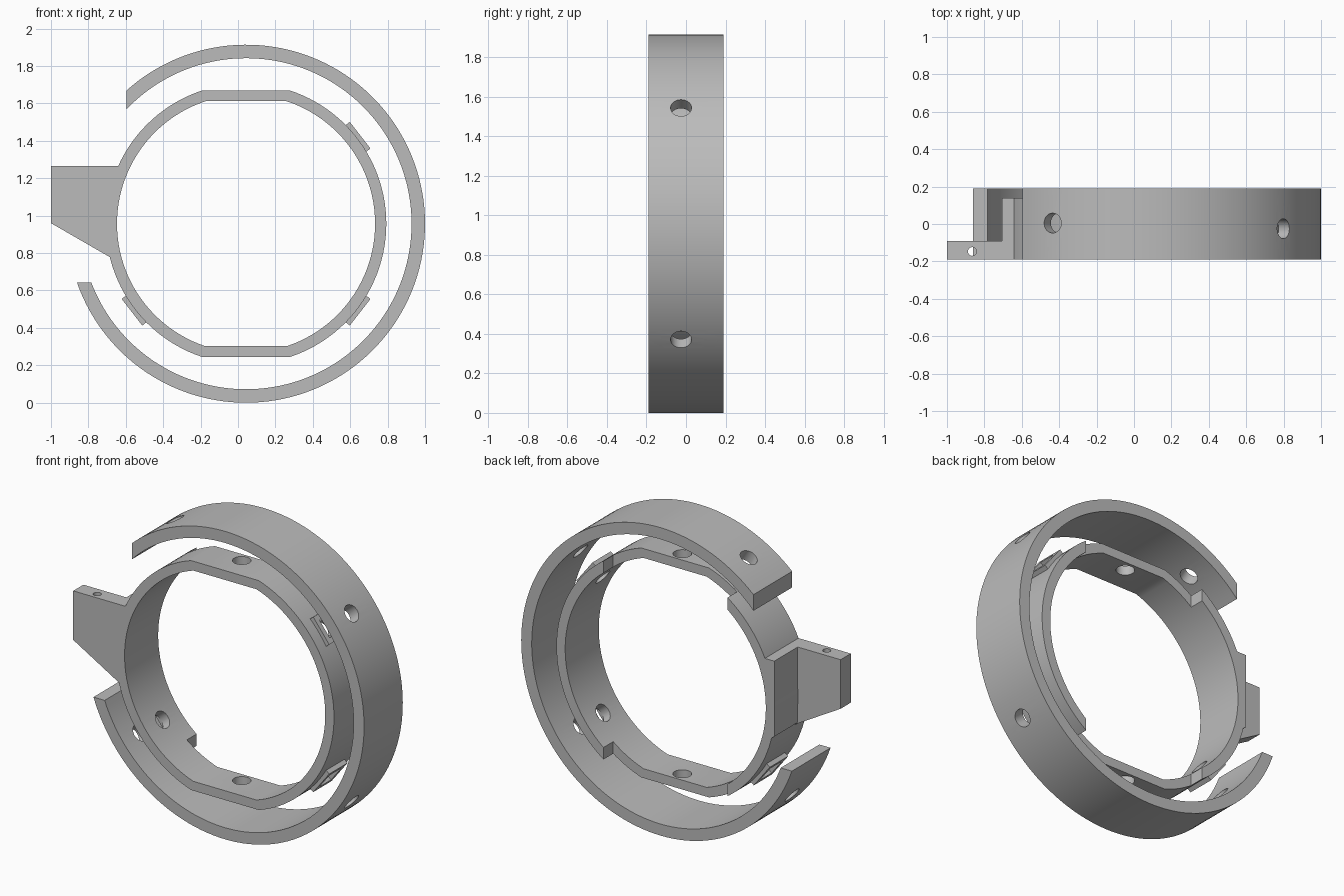
import bpy, bmesh, math
from mathutils import Matrix, Vector

if "Cube" in bpy.data.objects:
    bpy.data.objects.remove(bpy.data.objects["Cube"], do_unlink=True)

CX, CZ = 0.043, 0.957            # shared ring centre
FRONT, BACK, MID = -0.19, 0.14, -0.025
HOLE_R = 0.053
DIAGONALS = [math.radians(a) for a in (37.8, -37.8, 217.8)]

gray = bpy.data.materials.new("plain gray")
gray.use_nodes = True
gray.diffuse_color = (0.5, 0.5, 0.5, 1)
gray.node_tree.nodes["Principled BSDF"].inputs["Base Color"].default_value = (0.5, 0.5, 0.5, 1)


def finish(name, bm):
    bmesh.ops.recalc_face_normals(bm, faces=bm.faces)
    mesh = bpy.data.meshes.new(name)
    bm.to_mesh(mesh)
    bm.free()
    mesh.materials.append(gray)
    obj = bpy.data.objects.new(name, mesh)
    bpy.context.scene.collection.objects.link(obj)
    return obj


def prism(name, points, y0, y1):
    """Extrude an (x, z) outline along y."""
    bm = bmesh.new()
    face = bm.faces.new([bm.verts.new((x, y0, z)) for x, z in points])
    extruded = bmesh.ops.extrude_face_region(bm, geom=[face])["geom"]
    moved = [v for v in extruded if isinstance(v, bmesh.types.BMVert)]
    bmesh.ops.translate(bm, verts=moved, vec=(0, y1 - y0, 0))
    return finish(name, bm)


def box(name, centre, size, turn=0):
    """Box turned about y by the given angle in the xz plane."""
    bm = bmesh.new()
    matrix = (Matrix.Translation(centre) @ Matrix.Rotation(-turn, 4, 'Y')
              @ Matrix.Diagonal((*size, 1)))
    bmesh.ops.create_cube(bm, size=1, matrix=matrix)
    return finish(name, bm)


def rod(name, centre, direction, radius, depth):
    bm = bmesh.new()
    turn = Vector((0, 0, 1)).rotation_difference(Vector(direction)).to_matrix().to_4x4()
    bmesh.ops.create_cone(bm, cap_ends=True, segments=32, radius1=radius, radius2=radius,
                          depth=depth, matrix=Matrix.Translation(centre) @ turn)
    return finish(name, bm)


def polar(radius, angle, y=MID):
    return (CX + radius * math.cos(angle), y, CZ + radius * math.sin(angle))


def arc(radius, start, end, steps):
    pts = [polar(radius, start + (end - start) * i / steps) for i in range(steps + 1)]
    return [(x, z) for x, _, z in pts]


def flat_circle(radius, height):
    """Circle with its top and bottom cut off flat."""
    a = math.asin(height / radius)
    return arc(radius, -a, a, 48) + arc(radius, math.pi - a, math.pi + a, 48)


def radial_hole(radius, angle, y=MID):
    return rod("hole_cutter", polar(radius, angle, y),
               (math.cos(angle), 0, math.sin(angle)), HOLE_R, 0.3)


def cut(obj, cutters):
    """Subtract the cutters for good and remove them."""
    for cutter in cutters:
        cutter.hide_render = True
        mod = obj.modifiers.new("cut", 'BOOLEAN')
        mod.operation, mod.solver, mod.object = 'DIFFERENCE', 'EXACT', cutter
    graph = bpy.context.evaluated_depsgraph_get()
    graph.update()
    mesh = bpy.data.meshes.new_from_object(obj.evaluated_get(graph))
    obj.modifiers.clear()
    obj.data = mesh
    for cutter in cutters:
        bpy.data.objects.remove(cutter, do_unlink=True)
    return obj


# Open outer ring: upper end cut upright, lower end cut level
R_OUT, R_IN = 0.957, 0.885
upper = [math.acos((-0.597 - CX) / r) for r in (R_OUT, R_IN)]
lower = [-math.pi - math.asin((0.642 - CZ) / r) for r in (R_OUT, R_IN)]
outer_ring = prism("outer_ring",
                   arc(R_OUT, lower[0], upper[0], 120) + arc(R_IN, upper[1], lower[1], 120),
                   FRONT, 0.19)
cut(outer_ring, [radial_hole(0.92, a) for a in DIAGONALS]
    + [radial_hole(0.92, math.radians(120), 0.005)])

# Inner ring with flats, recessed behind the flats
inner_ring = prism("inner_ring", flat_circle(0.75, 0.713), FRONT, BACK)
cut(inner_ring, [prism("bore_cutter", flat_circle(0.69, 0.655), -0.5, 0.5),
                 box("recess_cutter", (CX, 0.545, CZ), (0.852, 1, 3))]
    + [radial_hole(0.72, a) for a in DIAGONALS]
    + [radial_hole(0.684, a) for a in (math.pi / 2, -math.pi / 2)])

# Square raised frames around the diagonal holes
for label, a in zip(("upper_left", "lower_left", "lower_right"), DIAGONALS):
    pad = box(label + "_pad", polar(0.743, a), (0.058, 0.18, 0.18), a)
    cut(pad, [box("pocket_cutter", polar(0.743, a), (0.2, 0.115, 0.115), a)])

# Side handle: thin plate with a vertical pin hole, and a thicker root
root_arc = arc(0.74, math.radians(155.4), math.radians(194.5), 16)
plate = prism("handle_plate", [(-1, 0.96), (-1, 1.265)] + root_arc, FRONT, -0.09)
cut(plate, [rod("pin_cutter", (-0.865, -0.147, 1.1), (0, 0, 1), 0.023, 1)])
prism("handle_root", [(-0.705, 0.796), (-0.705, 1.265)] + root_arc, -0.09, BACK)

# Smooth round walls, crisp edges
bpy.ops.object.select_all(action='DESELECT')
for obj in bpy.context.scene.objects:
    if obj.type == 'MESH':
        obj.select_set(True)
        bpy.context.view_layer.objects.active = obj
bpy.ops.object.shade_smooth_by_angle(angle=math.radians(25))
